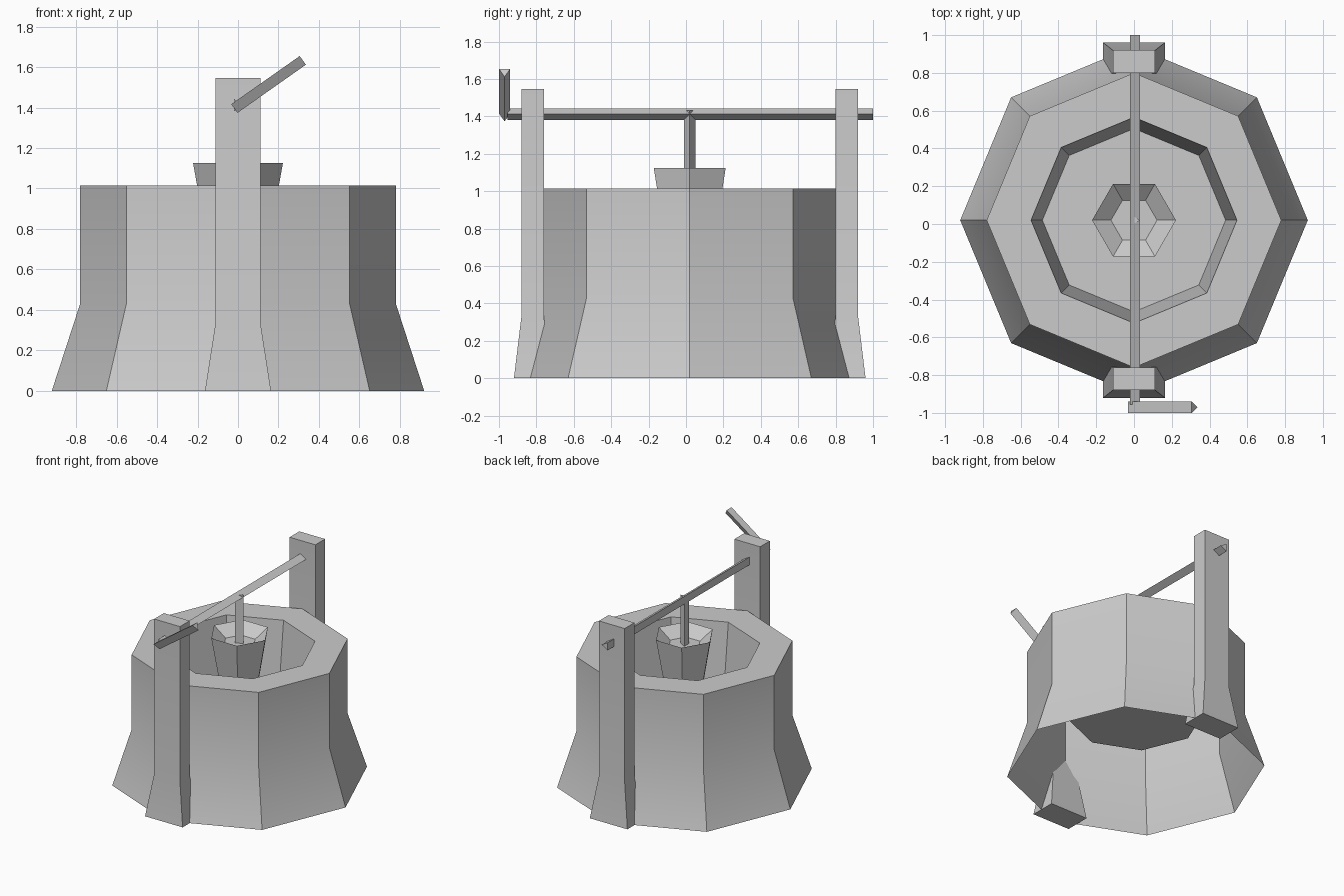
import bpy, bmesh, math
from mathutils import Vector

cube = bpy.data.objects.get("Cube")
if cube:
    bpy.data.objects.remove(cube, do_unlink=True)

CENTRE_Y = 0.02

stone = bpy.data.materials.new("plain grey")
stone.use_nodes = True
stone.diffuse_color = (0.6, 0.6, 0.6, 1)
stone.node_tree.nodes["Principled BSDF"].inputs["Base Color"].default_value = (0.6, 0.6, 0.6, 1)


def loft(name, rings, cap_start=False, cap_end=False, consistent=True):
    """Join rings of points, each with the same count, into one surface."""
    bm = bmesh.new()
    loops = [[bm.verts.new(p) for p in ring] for ring in rings]
    n = len(loops[0])
    for low, high in zip(loops, loops[1:]):
        for i in range(n):
            j = (i + 1) % n
            bm.faces.new((low[i], low[j], high[j], high[i]))
    if cap_start:
        bm.faces.new(loops[0][::-1])
    if cap_end:
        bm.faces.new(loops[-1])
    if consistent:
        bmesh.ops.recalc_face_normals(bm, faces=bm.faces)
    mesh = bpy.data.meshes.new(name)
    bm.to_mesh(mesh)
    bm.free()
    mesh.materials.append(stone)
    obj = bpy.data.objects.new(name, mesh)
    bpy.context.collection.objects.link(obj)
    bpy.ops.object.select_all(action='DESELECT')
    obj.select_set(True)
    bpy.context.view_layer.objects.active = obj
    bpy.ops.object.shade_smooth_by_angle(angle=math.radians(30))
    return obj


def polygon(sides, radius, z):
    return [(radius * math.cos(math.tau * i / sides),
             CENTRE_Y + radius * math.sin(math.tau * i / sides), z)
            for i in range(sides)]


def rectangle(half_x, half_y, y, z):
    return [(sx * half_x, y + sy * half_y, z)
            for sx, sy in ((-1, -1), (1, -1), (1, 1), (-1, 1))]


def rod(name, start, end, ridge, radius=0.035):
    """Three-sided rod with one ridge facing the given direction."""
    start, end, ridge = Vector(start), Vector(end), Vector(ridge).normalized()
    side = (end - start).normalized().cross(ridge)
    angles = [math.tau * i / 3 for i in range(3)]
    offsets = [radius * (ridge * math.cos(a) + side * math.sin(a)) for a in angles]
    return loft(name, [[p + o for o in offsets] for p in (start, end)], True, True)


# Flared wall, rim and inner basin; the underside stays open
wall_profile = [(0.92, 0), (0.78, 0.43), (0.78, 1.015), (0.545, 1.015), (0.485, 0.45)]
loft("well_wall", [polygon(8, r, z) for r, z in wall_profile],
     cap_end=True, consistent=False)

# Posts with flared feet
for name, y in (("front_post", -0.82), ("back_post", 0.86)):
    loft(name, [rectangle(0.163, 0.10, y, 0), rectangle(0.112, 0.06, y, 0.33),
                rectangle(0.112, 0.06, y, 1.547)], True, True)

# Bucket with a shallow sunken top
bucket_profile = [(0.145, 0.70), (0.222, 1.125), (0.122, 1.05)]
loft("bucket", [polygon(6, r, z) for r, z in bucket_profile], True, True)

# Axle, hanging rope and crank handle
rod("axle", (-0.003, -0.955, 1.412), (-0.003, 1.0, 1.412), (1, 0, 0))
rod("rope", (-0.003, CENTRE_Y, 1.04), (-0.003, CENTRE_Y, 1.43), (1, 0, 0))
handle_start, handle_end = Vector((-0.023, -0.97, 1.402)), Vector((0.315, -0.97, 1.64))
along = handle_end - handle_start
rod("crank_handle", handle_start, handle_end, (along.z, 0, -along.x))
